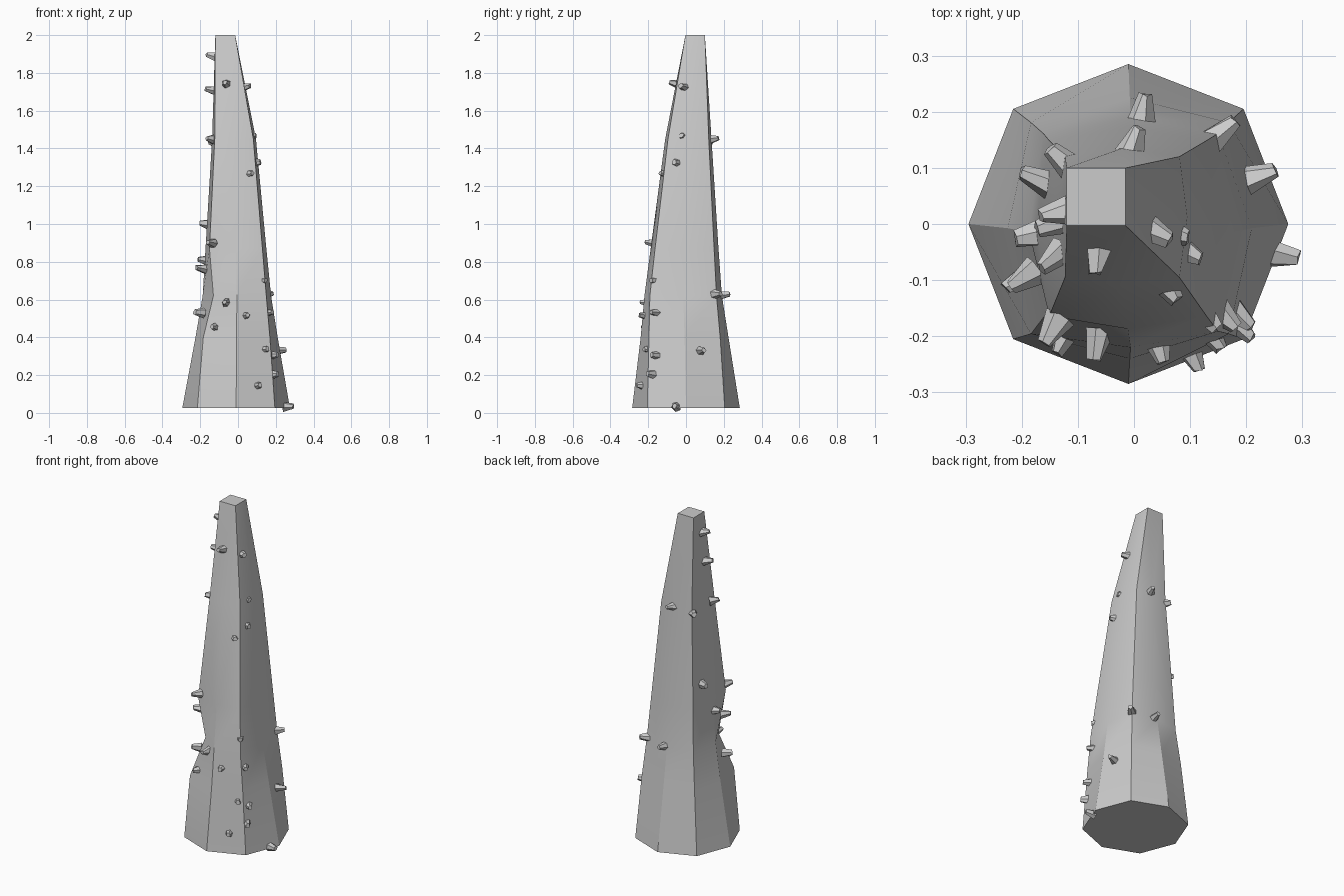
import bpy, bmesh, math, random
from mathutils import Vector, Matrix

random.seed(4)
cube = bpy.data.objects.get("Cube")
if cube:
    bpy.data.objects.remove(cube)


def material(name, color):
    m = bpy.data.materials.new(name)
    m.use_nodes = True
    m.diffuse_color = color
    m.node_tree.nodes["Principled BSDF"].inputs["Base Color"].default_value = color
    return m


stone = material("pale grey stone", (0.6, 0.6, 0.6, 1))


def finish(bm, name):
    bmesh.ops.recalc_face_normals(bm, faces=bm.faces)
    mesh = bpy.data.meshes.new(name)
    bm.to_mesh(mesh)
    bm.free()
    mesh.materials.append(stone)
    obj = bpy.data.objects.new(name, mesh)
    bpy.context.collection.objects.link(obj)
    bpy.context.view_layer.objects.active = obj
    for other in bpy.context.selected_objects:
        other.select_set(False)
    obj.select_set(True)
    bpy.ops.object.shade_smooth_by_angle(angle=math.radians(20))
    return obj


def octagon(x0, x1, y0, y1, k, z):
    """Eight corners inside the bounds; k pushes the diagonal corners out."""
    c = Vector(((x0 + x1) / 2, (y0 + y1) / 2, z))
    hx, hy = (x1 - x0) / 2, (y1 - y0) / 2
    steps = [(1, 0), (k, k), (0, 1), (-k, k), (-1, 0), (-k, -k), (0, -1), (k, -k)]
    return [c + Vector((a * hx, b * hy, 0)) for a, b in steps]


# Tapering column: stacked eight-sided rings
rings = [
    octagon(-0.295, 0.275, -0.285, 0.285, 0.72, 0.025),
    octagon(-0.225, 0.21, -0.24, 0.225, 0.81, 0.4),
    octagon(-0.187, 0.175, -0.22, 0.19, 0.86, 0.62),
    octagon(-0.172, 0.15, -0.187, 0.172, 0.87, 0.87),
    octagon(-0.137, 0.095, -0.11, 0.135, 0.88, 1.45),
]
# Chipped corner on the front right
rings[2][5] = Vector((-0.13, -0.125, 0.62))
# Square tip, with some of the column's edges merging at its corners
left, right, front, back, mid = -0.12, -0.015, -0.003, 0.1, 0.05
tip = [(right, mid), (right, back), (right, back), (left, back),
       (left, mid), (left, front), (right, front), (right, front)]
rings.append([Vector((x, y, 2)) for x, y in tip])

bm = bmesh.new()
loops = [[bm.verts.new(p) for p in ring] for ring in rings]
for a, b in zip(loops, loops[1:]):
    for i in range(8):
        j = (i + 1) % 8
        bm.faces.new((a[i], a[j], b[j], b[i]))
bm.faces.new(loops[0][::-1])
bm.faces.new(loops[-1])
bmesh.ops.remove_doubles(bm, verts=bm.verts, dist=0.001)
finish(bm, "column")

# Barnacles: small blunt cones pointing outward from the column
spots = [
    (-.14, .02, 1.89), (-.145, 0, 1.71), (-.145, -.06, 1.45), (-.065, -.06, 1.745),
    (.04, -.015, 1.725), (0, .145, 1.45), (.07, -.015, 1.465), (.095, -.05, 1.325),
    (.06, -.115, 1.265), (-.13, .115, 1.43), (-.175, .08, 1), (-.145, -.19, .9),
    (-.185, -.02, .81), (-.197, -.095, .765), (-.205, -.1, .53), (-.065, -.215, .585),
    (-.125, -.205, .455), (.045, -.222, .515), (.13, -.165, .7), (.16, .165, .63),
    (.015, .205, .625), (.16, -.165, .53), (.14, -.2, .335), (.19, -.165, .305),
    (.225, .085, .33), (.19, -.185, .205), (.105, -.235, .145), (.265, -.055, .035),
]
for n, (x, y, z) in enumerate(spots, 1):
    axis = Vector((x + 0.03 * z, y - 0.02 * z, 0.02)).normalized()
    spin = Matrix.Rotation(random.uniform(0, math.tau), 4, "Z")
    turn = axis.to_track_quat("Z", "Y").to_matrix().to_4x4()
    bm = bmesh.new()
    bmesh.ops.create_cone(bm, cap_ends=True, segments=6, radius1=0.027, radius2=0.013,
                          depth=0.056, matrix=Matrix.Translation((x, y, z)) @ turn @ spin)
    for v in bm.verts:
        v.co += Vector([random.uniform(-0.003, 0.003) for _ in range(3)])
        v.co.z = max(v.co.z, 0)
    finish(bm, f"barnacle_{n}")
